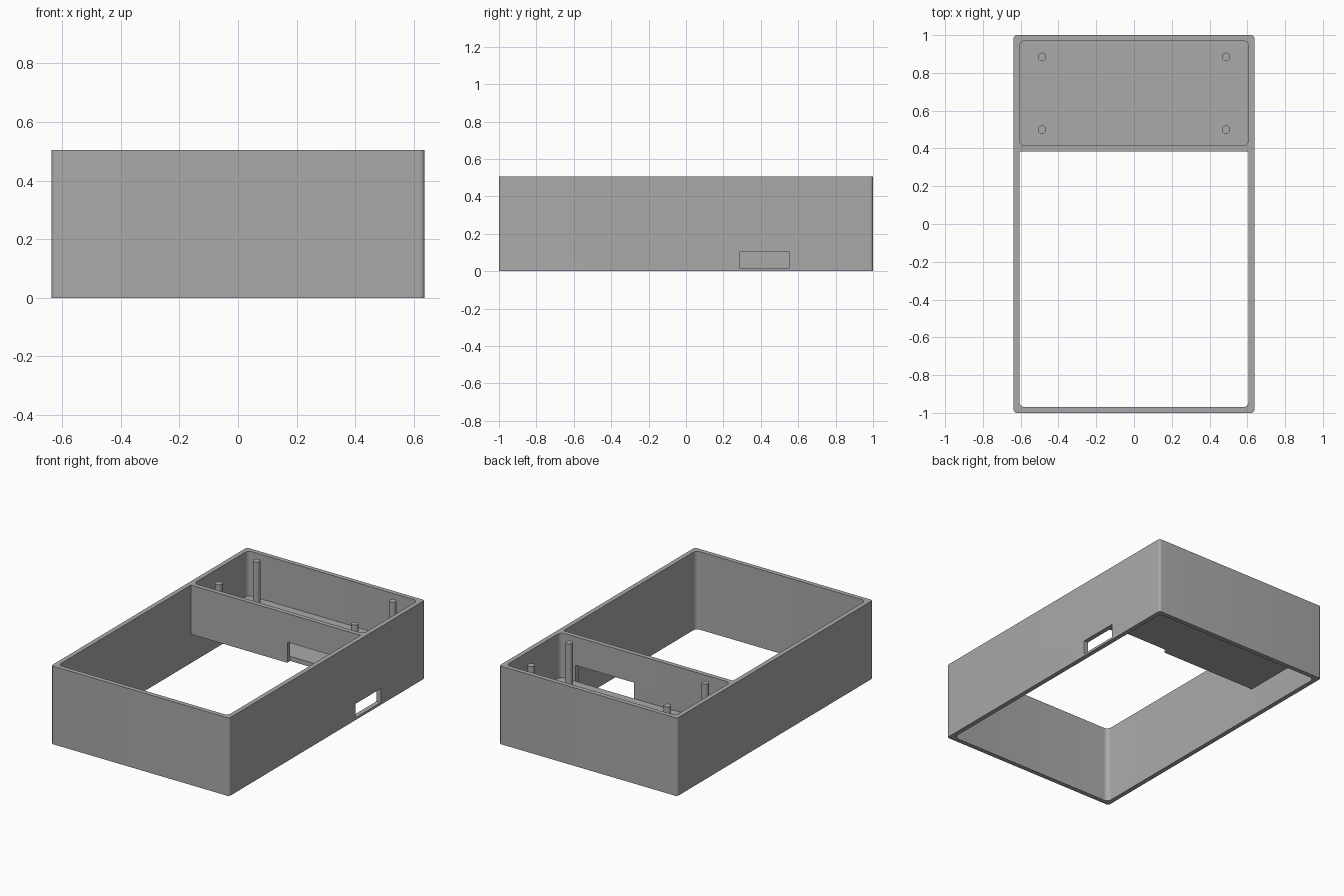
import bpy, bmesh
from mathutils import Vector

cube = bpy.data.objects.get("Cube")
if cube:
    bpy.data.objects.remove(cube, do_unlink=True)

grey = bpy.data.materials.new("mid grey")
grey.use_nodes = True
colour = (0.4, 0.4, 0.4, 1)
grey.diffuse_color = colour
grey.node_tree.nodes["Principled BSDF"].inputs["Base Color"].default_value = colour

HX, HY, H = 0.637, 1.0, 0.505      # outer half sizes and height
WALL = 0.03
IX, IY = HX - WALL, HY - WALL      # inner half sizes
DIV_F, DIV_B = 0.385, 0.415        # divider front and back
FLOOR_LOW, FLOOR_TOP = 0.187, 0.217


def add_object(name, bm):
    mesh = bpy.data.meshes.new(name)
    bmesh.ops.recalc_face_normals(bm, faces=bm.faces)
    bm.to_mesh(mesh)
    bm.free()
    mesh.materials.append(grey)
    obj = bpy.data.objects.new(name, mesh)
    bpy.context.collection.objects.link(obj)
    return obj


def prism(name, x, y, z, radius=0, rounded=lambda p: True):
    """Box between limits, with chosen upright edges rounded."""
    bm = bmesh.new()
    bmesh.ops.create_cube(bm, size=1)
    for v in bm.verts:
        v.co = Vector([lim[0] if c < 0 else lim[1] for c, lim in zip(v.co, (x, y, z))])
    if radius:
        edges = [e for e in bm.edges
                 if abs(e.verts[0].co.z - e.verts[1].co.z) > 0.01 and rounded(e.verts[0].co)]
        bmesh.ops.bevel(bm, geom=edges, offset=radius, segments=8, profile=0.5,
                        affect='EDGES', clamp_overlap=True)
    return add_object(name, bm)


def cut(body, cutter):
    mod = body.modifiers.new("cut", 'BOOLEAN')
    mod.operation = 'DIFFERENCE'
    mod.solver = 'EXACT'
    mod.object = cutter
    bpy.context.view_layer.objects.active = body
    bpy.ops.object.modifier_apply(modifier=mod.name)
    bpy.data.objects.remove(cutter, do_unlink=True)


def smooth(obj):
    bpy.ops.object.select_all(action='DESELECT')
    obj.select_set(True)
    bpy.context.view_layer.objects.active = obj
    bpy.ops.object.shade_smooth_by_angle()


# Outer shell
case = prism("case", (-HX, HX), (-HY, HY), (0, H), 0.016)

# Open front bay, closed back tray and the hollow beneath the tray
cut(case, prism("front_bay", (-IX, IX), (-IY, DIV_F), (-1, 1), 0.03, lambda p: p.y < 0))
cut(case, prism("back_tray", (-IX, IX), (DIV_B, IY), (FLOOR_TOP, 1), 0.03))
cut(case, prism("under_tray", (-IX, IX), (0.2, IY), (-1, FLOOR_LOW), 0.03, lambda p: p.y > 0.5))

# Cable slot in the divider and port in the side wall
cut(case, prism("divider_slot", (0.083, 0.5), (0.3, DIV_B), (0.1, 0.32)))
cut(case, prism("side_port", (0.55, 0.7), (0.29, 0.55), (0.015, 0.105)))
smooth(case)

# Four mounting posts standing on the tray floor
for side, x in (("left", 0.487), ("right", -0.487)):
    for end, y in (("back", 0.885), ("front", 0.5)):
        bm = bmesh.new()
        bmesh.ops.create_cone(bm, cap_ends=True, segments=24, radius1=0.022,
                              radius2=0.022, depth=H - FLOOR_TOP)
        bmesh.ops.translate(bm, verts=bm.verts, vec=(x, y, (H + FLOOR_TOP) / 2))
        smooth(add_object(f"{end}_{side}_post", bm))
